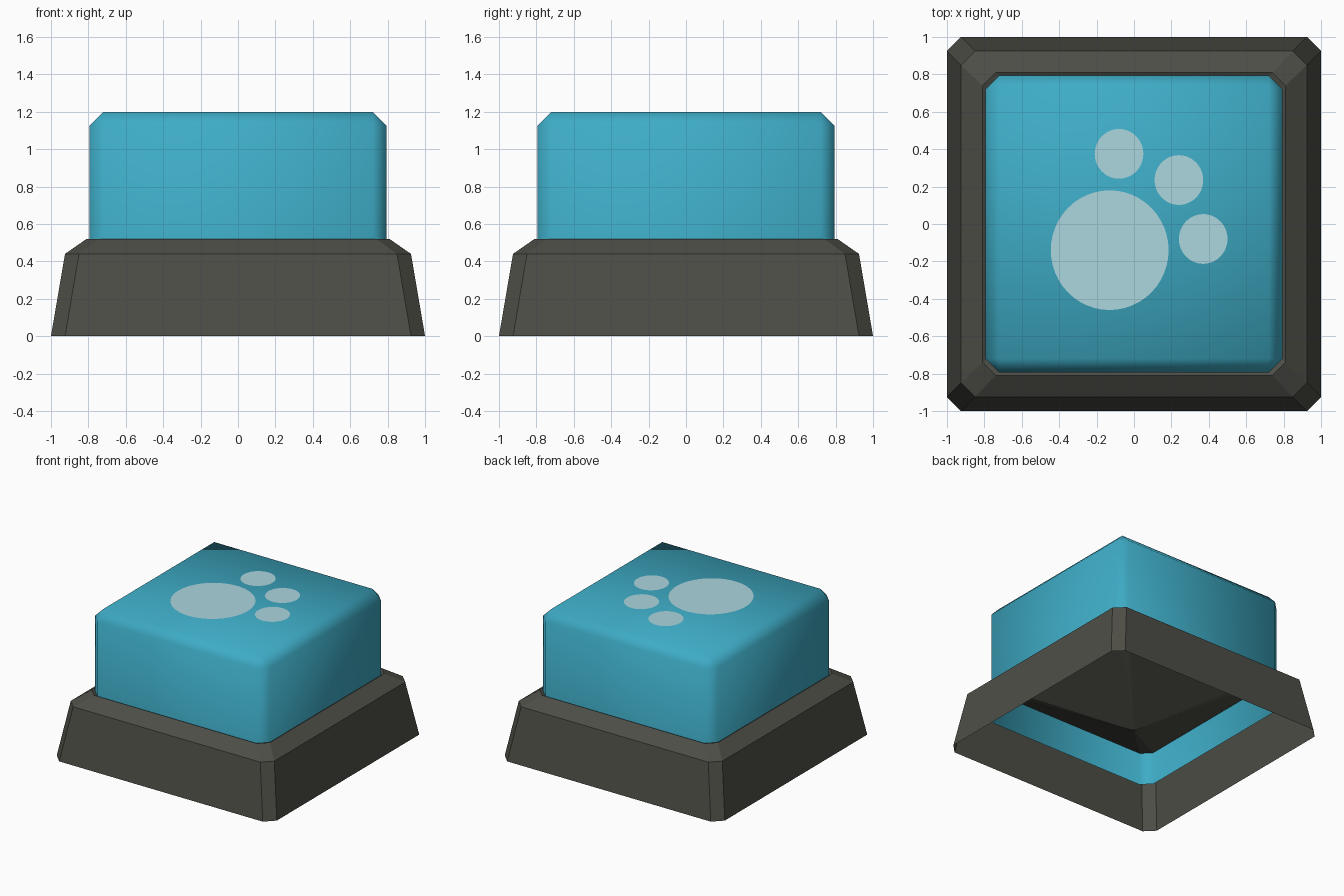
import bpy, bmesh, math

if "Cube" in bpy.data.objects:
    bpy.data.objects.remove(bpy.data.objects["Cube"])


def material(name, srgb):
    m = bpy.data.materials.new(name)
    lin = [((c / 255 + 0.055) / 1.055) ** 2.4 for c in srgb]
    m.diffuse_color = (*lin, 1)
    m.use_nodes = True
    m.node_tree.nodes["Principled BSDF"].inputs["Base Color"].default_value = m.diffuse_color
    return m


def make_object(name, bm, mat):
    mesh = bpy.data.meshes.new(name)
    bm.to_mesh(mesh)
    bm.free()
    mesh.materials.append(mat)
    ob = bpy.data.objects.new(name, mesh)
    bpy.context.collection.objects.link(ob)
    return ob


teal = material("teal", (62, 172, 198))
charcoal = material("charcoal", (78, 78, 71))
pale = material("pale blue", (172, 214, 223))


# Base: open-bottomed shell of chamfered squares, closing in a sunken pyramid
def chamfered_square(bm, half, cut, z):
    a, b = half, half - cut
    pts = [(a, -b), (a, b), (b, a), (-b, a), (-a, b), (-a, -b), (-b, -a), (b, -a)]
    return [bm.verts.new((x, y, z)) for x, y in pts]


bm = bmesh.new()
rings = [chamfered_square(bm, *r) for r in
         [(1.0, 0.075, 0), (0.925, 0.075, 0.44), (0.81, 0.07, 0.52)]]
for low, high in zip(rings, rings[1:]):
    for i in range(8):
        j = (i + 1) % 8
        bm.faces.new((low[i], low[j], high[j], high[i]))
apex = bm.verts.new((0, 0, 0.09))
for i in range(8):
    bm.faces.new((rings[-1][i], rings[-1][(i + 1) % 8], apex))
make_object("base", bm, charcoal)

# Cap: bevelled box, open below, smooth shaded
W, BOTTOM, TOP = 0.795, 0.24, 1.2
bm = bmesh.new()
bmesh.ops.create_cube(bm, size=2)
for v in bm.verts:
    v.co = (v.co.x * W, v.co.y * W, TOP if v.co.z > 0 else BOTTOM)
bmesh.ops.delete(bm, geom=[f for f in bm.faces if f.normal.z < -0.9], context='FACES')
edges = [e for e in bm.edges if not e.is_boundary]
bmesh.ops.bevel(bm, geom=edges, offset=0.075, segments=1, affect='EDGES')
for f in bm.faces:
    f.smooth = True
make_object("cap", bm, teal)


# Paw marking: thin elliptical plates on the top
def plate(name, x, y, rx, ry):
    bm = bmesh.new()
    bm.faces.new([bm.verts.new((x + rx * math.cos(t), y + ry * math.sin(t), TOP + 0.003))
                  for t in (math.tau * i / 48 for i in range(48))])
    make_object(name, bm, pale)


plate("palm_pad", -0.13, -0.14, 0.315, 0.32)
for n, (x, y) in enumerate([(-0.08, 0.375), (0.24, 0.235), (0.37, -0.08)], 1):
    plate(f"toe_pad_{n}", x, y, 0.13, 0.133)
